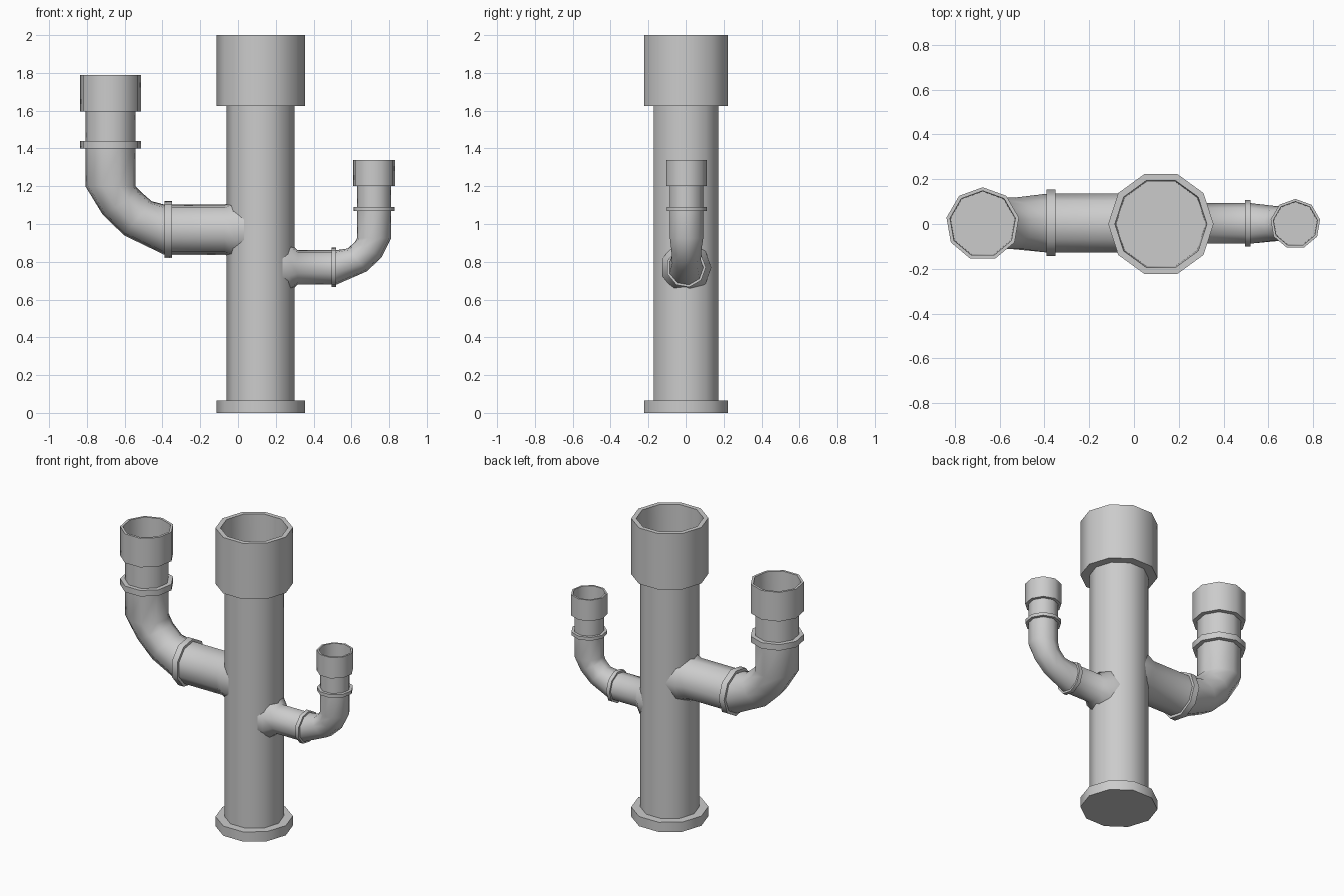
import bpy, bmesh, math

if "Cube" in bpy.data.objects:
    bpy.data.objects.remove(bpy.data.objects["Cube"])


def pipe(name, sides, phase, stations):
    """Closed pipe in the XZ plane; each station is (x, z, heading in degrees, radius)."""
    bm = bmesh.new()
    rings = []
    for x, z, heading, r in stations:
        t = math.radians(heading)
        ring = []
        for i in range(sides):
            a = phase + 2 * math.pi * i / sides
            u = r * math.sin(a)
            ring.append(bm.verts.new((x - u * math.sin(t), r * math.cos(a), z + u * math.cos(t))))
        rings.append(ring)
    for a, b in zip(rings, rings[1:]):
        for i in range(sides):
            j = (i + 1) % sides
            bm.faces.new((a[i], a[j], b[j], b[i]))
    bm.faces.new(rings[0])
    bm.faces.new(rings[-1])
    bmesh.ops.recalc_face_normals(bm, faces=bm.faces)
    mesh = bpy.data.meshes.new(name)
    bm.to_mesh(mesh)
    bm.free()
    for p in mesh.polygons:
        p.use_smooth = True
    mesh.set_sharp_from_angle(angle=math.radians(60))
    obj = bpy.data.objects.new(name, mesh)
    bpy.context.collection.objects.link(obj)
    return obj


def upright(x, profile):
    return [(x, z, 90, r) for z, r in profile]


def level(z, heading, profile):
    return [(x, z, heading, r) for x, r in profile]


# Main pipe: foot flange, shaft and hollow top socket
pipe("main_pipe", 10, math.pi / 2, upright(0.12, [
    (0, 0.235), (0.065, 0.235), (0.065, 0.18), (1.625, 0.18),
    (1.625, 0.235), (2.0, 0.235), (2.0, 0.205), (1.64, 0.2)]))

# Large left branch: flared joint, ring, elbow, ring and socket
pipe("left_branch", 9, 0, level(0.97, 180, [
    (0.1, 0.16), (-0.02, 0.155), (-0.07, 0.135), (-0.35, 0.135),
    (-0.35, 0.153), (-0.39, 0.153), (-0.39, 0.135)]) + [
    (-0.53, 1.03, 141, 0.118), (-0.615, 1.11, 120, 0.12)] + upright(-0.675, [
    (1.20, 0.135), (1.40, 0.135), (1.40, 0.164), (1.44, 0.164), (1.44, 0.135),
    (1.595, 0.135), (1.595, 0.164), (1.79, 0.164), (1.79, 0.148), (1.61, 0.145)]))

# Small right branch
pipe("right_branch", 9, 0, level(0.77, 0, [
    (0.12, 0.14), (0.27, 0.135), (0.315, 0.093), (0.495, 0.093),
    (0.495, 0.106), (0.52, 0.106), (0.52, 0.093)]) + [
    (0.632, 0.81, 40, 0.08), (0.69, 0.865, 60, 0.083)] + upright(0.72, [
    (0.925, 0.092), (1.068, 0.092), (1.068, 0.111), (1.09, 0.111), (1.09, 0.092),
    (1.2, 0.092), (1.2, 0.112), (1.34, 0.112), (1.34, 0.1), (1.21, 0.098)]))
